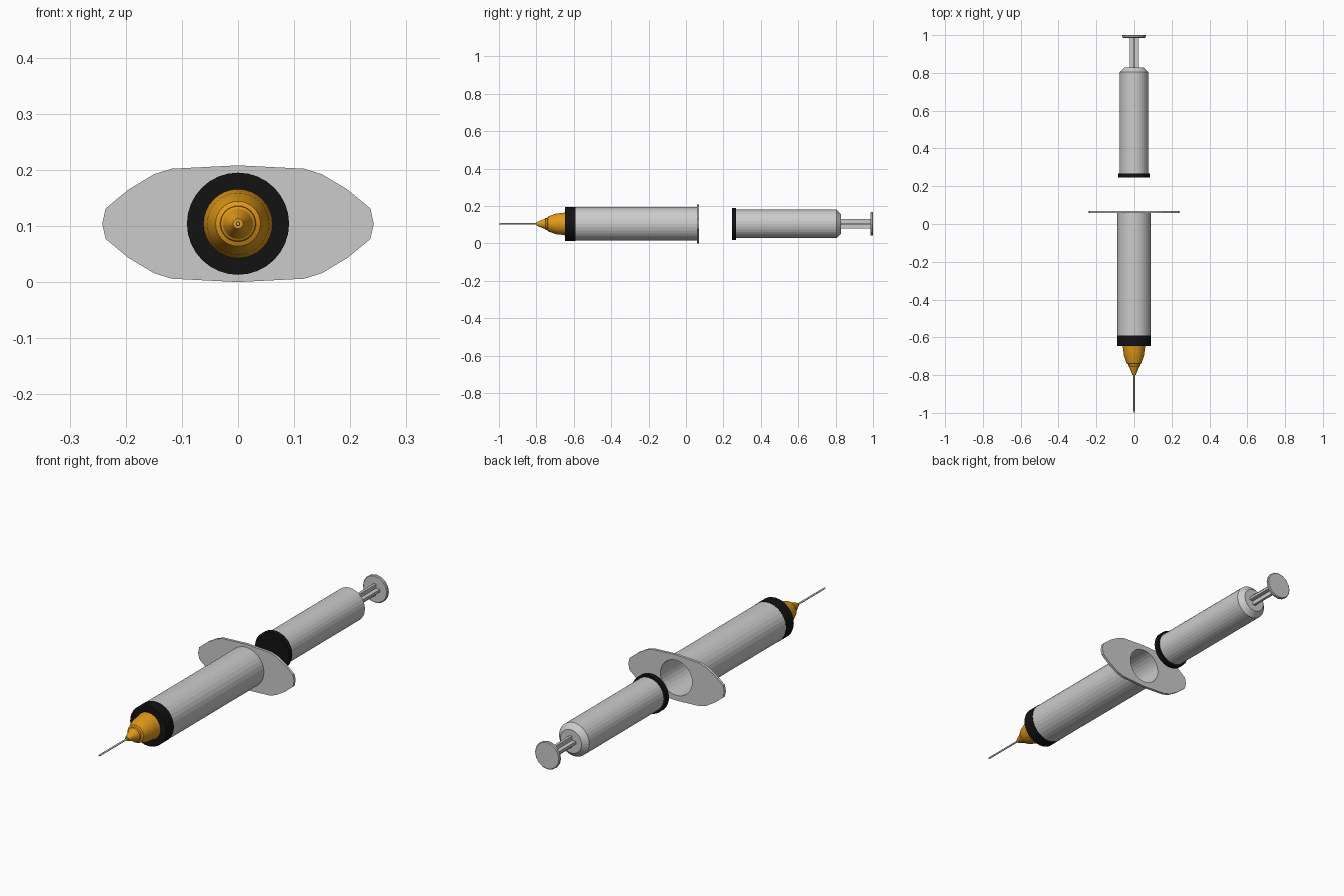
import bpy, bmesh, math
from mathutils import Vector

if "Cube" in bpy.data.objects:
    bpy.data.objects.remove(bpy.data.objects["Cube"])

CZ = 0.104  # height of the syringe axis


def material(name, color):
    m = bpy.data.materials.new(name)
    m.diffuse_color = color
    m.use_nodes = True
    m.node_tree.nodes["Principled BSDF"].inputs["Base Color"].default_value = m.diffuse_color
    return m


BLACK = material("black_rubber", (0.006, 0.006, 0.007, 1))
ORANGE = material("orange_plastic", (0.75, 0.32, 0.01, 1))


def finish(name, bm, mat=None, smooth=None):
    bmesh.ops.recalc_face_normals(bm, faces=bm.faces)
    me = bpy.data.meshes.new(name)
    bm.to_mesh(me)
    bm.free()
    ob = bpy.data.objects.new(name, me)
    bpy.context.collection.objects.link(ob)
    if mat:
        me.materials.append(mat)
    if smooth:
        bpy.ops.object.select_all(action='DESELECT')
        ob.select_set(True)
        bpy.context.view_layer.objects.active = ob
        bpy.ops.object.shade_smooth_by_angle(angle=math.radians(smooth))
    return ob


def ring(bm, r, y, sides):
    return [bm.verts.new((r * math.cos(2 * math.pi * i / sides), y,
                          CZ + r * math.sin(2 * math.pi * i / sides)))
            for i in range(sides)]


def lathe(name, profile, mat=None, sides=32, smooth=None, closed=False):
    """Revolve (radius, y) points about the axis; cap the ends or close the loop."""
    bm = bmesh.new()
    rings = [ring(bm, r, y, sides) for r, y in profile]
    pairs = list(zip(rings, rings[1:])) + ([(rings[-1], rings[0])] if closed else [])
    for a, b in pairs:
        for i in range(sides):
            j = (i + 1) % sides
            bm.faces.new((a[i], a[j], b[j], b[i]))
    if not closed:
        bm.faces.new(rings[0])
        bm.faces.new(rings[-1])
    return finish(name, bm, mat, smooth)


# Needle and stepped orange hub
lathe("needle", [(0.003, -1.0), (0.004, -0.99), (0.004, -0.79)], sides=10, smooth=40)
lathe("needle_hub", [(0.009, -0.80), (0.013, -0.79), (0.027, -0.755), (0.031, -0.752),
                     (0.032, -0.742), (0.040, -0.738), (0.055, -0.695),
                     (0.058, -0.665), (0.0625, -0.64)], ORANGE, smooth=25)

# Barrel: black front collar and hollow tube
lathe("barrel_collar", [(0.091, -0.646), (0.091, -0.591)], BLACK, smooth=30)
lathe("barrel_tube", [(0.09, -0.592), (0.09, 0.062), (0.08, 0.062), (0.08, -0.592)],
      closed=True)

# Finger flange: mirrored outline with a hole for the bore
quarter = [(0.242, 0), (0.236, 0.027), (0.195, 0.061), (0.15, 0.088), (0.118, 0.098)]
upper = quarter + [(0, 0.104)] + [(-x, z) for x, z in reversed(quarter)]
outline = upper + [(x, -z) for x, z in reversed(upper[1:-1])]
bm = bmesh.new()
loops = [[bm.verts.new((x, 0.058, CZ + z)) for x, z in outline], ring(bm, 0.08, 0.058, 32)]
edges = [bm.edges.new((l[i - 1], l[i])) for l in loops for i in range(len(l))]
bmesh.ops.triangle_fill(bm, edges=edges, use_beauty=True)
ext = bmesh.ops.extrude_face_region(bm, geom=bm.faces[:])
# duplicate face layer becomes the rear side
bmesh.ops.translate(bm, vec=Vector((0, 0.012, 0)),
                    verts=[g for g in ext["geom"] if isinstance(g, bmesh.types.BMVert)])
if not any(e.is_boundary for e in bm.edges):
    pass
else:
    bmesh.ops.holes_fill(bm, edges=[])
finish("finger_flange", bm)

# Plunger: black seal, body with tapered shoulder
lathe("plunger_seal", [(0.086, 0.245), (0.086, 0.268)], BLACK, smooth=30)
lathe("plunger_body", [(0.076, 0.266), (0.076, 0.805), (0.053, 0.828)])

# Cross-ribbed rod, drawn as one plus-shaped section
w, t = 0.025, 0.006
bm = bmesh.new()
plus = [(w, -t), (w, t), (t, t), (t, w), (-t, w), (-t, t),
        (-w, t), (-w, -t), (-t, -t), (-t, -w), (t, -w), (t, -t)]
a, b = ([bm.verts.new((x, y, CZ + z)) for x, z in plus] for y in (0.825, 0.99))
for i in range(12):
    bm.faces.new((a[i - 1], a[i], b[i], b[i - 1]))
bm.faces.new(a)
bm.faces.new(b)
finish("plunger_rod", bm)

# Thumb rest
lathe("thumb_rest", [(0.059, 0.986), (0.0625, 0.989), (0.0625, 0.997), (0.059, 1.0)], sides=16)
